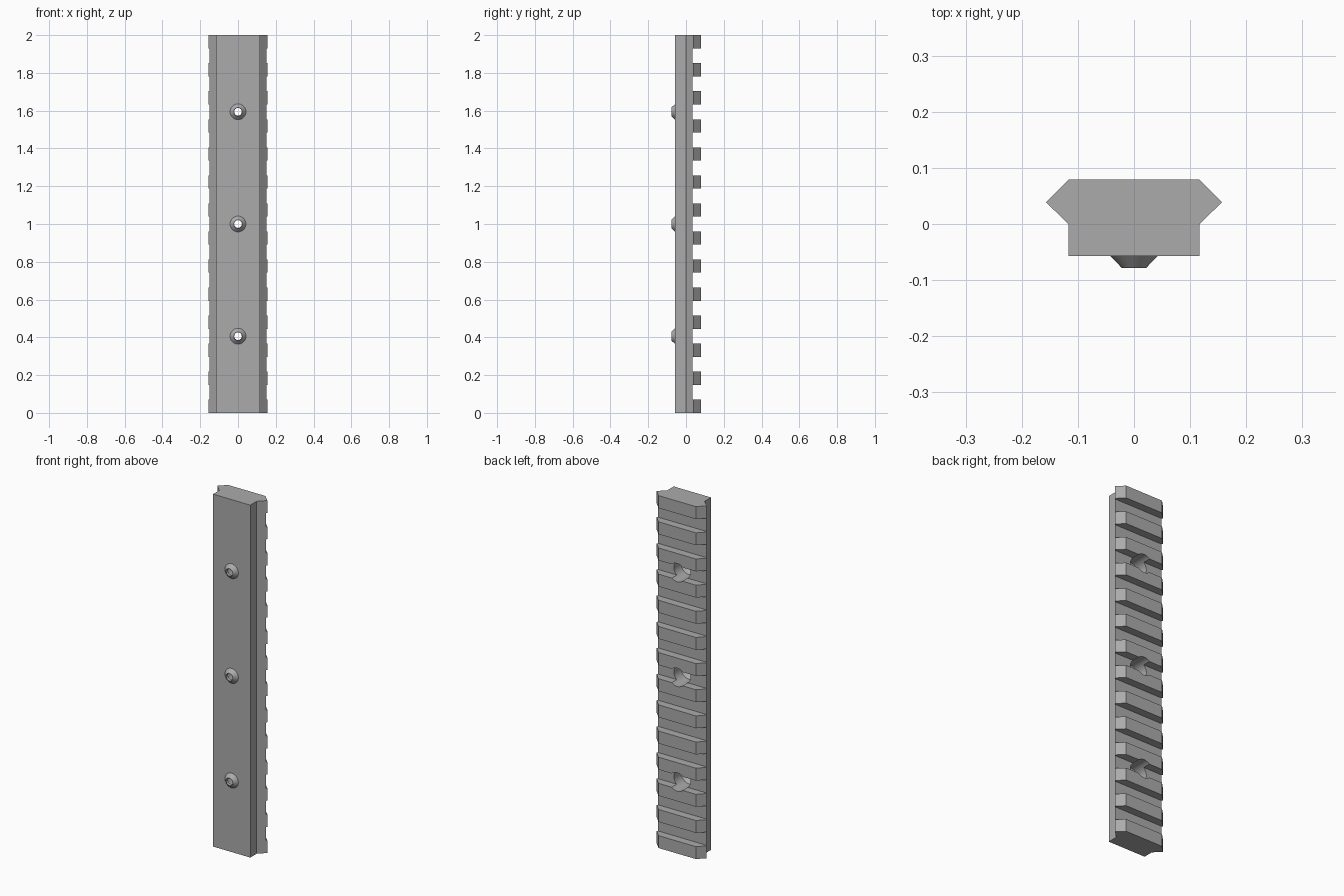
import bpy, bmesh, math
from mathutils import Matrix

cube = bpy.data.objects.get("Cube")
if cube:
    bpy.data.objects.remove(cube, do_unlink=True)

PITCH, TOOTH, TEETH = 0.1484, 0.0705, 14
FRONT, BACK, FLOOR = -0.057, 0.079, 0.034
HOLES = (0.406, 1.0, 1.594)

grey = bpy.data.materials.new("rail grey")
grey.use_nodes = True
colour = (0.41, 0.41, 0.41, 1)
grey.diffuse_color = colour
grey.node_tree.nodes["Principled BSDF"].inputs["Base Color"].default_value = colour


def make_object(name, bm):
    bmesh.ops.recalc_face_normals(bm, faces=bm.faces)
    mesh = bpy.data.meshes.new(name)
    bm.to_mesh(mesh)
    bm.free()
    mesh.materials.append(grey)
    obj = bpy.data.objects.new(name, mesh)
    bpy.context.collection.objects.link(obj)
    return obj


def lathe(bm, profile, z, sides=48):
    """Solid turned round a y-directed axis at height z; profile holds (radius, y)."""
    rings = []
    for r, y in profile:
        rings.append([bm.verts.new((r * math.cos(a), y, z + r * math.sin(a)))
                      for a in (math.tau * i / sides for i in range(sides))])
    for low, high in zip(rings, rings[1:]):
        for i in range(sides):
            j = (i + 1) % sides
            bm.faces.new((low[i], low[j], high[j], high[i]))
    bm.faces.new(rings[0])
    bm.faces.new(rings[-1])


def boolean(target, tool, operation):
    tool.hide_render = True
    mod = target.modifiers.new(tool.name, "BOOLEAN")
    mod.operation, mod.solver, mod.object = operation, "EXACT", tool
    bpy.context.view_layer.objects.active = target
    bpy.ops.object.modifier_apply(modifier=mod.name)
    bpy.data.objects.remove(tool, do_unlink=True)


# Rail body: mirrored dovetail section extruded upward
half = [(0.117, FRONT), (0.117, 0), (0.157, 0.039), (0.117, BACK)]
section = half + [(-x, y) for x, y in reversed(half)]
bm = bmesh.new()
base = bm.faces.new([bm.verts.new((x, y, 0)) for x, y in section])
top = bmesh.ops.extrude_face_region(bm, geom=[base])["geom"]
bmesh.ops.translate(bm, vec=(0, 0, 2),
                    verts=[v for v in top if isinstance(v, bmesh.types.BMVert)])
rail = make_object("rail", bm)

# Tapered bosses on the front
bm = bmesh.new()
for z in HOLES:
    lathe(bm, [(0.022, -0.078), (0.042, FRONT), (0.042, -0.04)], z)
boolean(rail, make_object("bosses", bm), "UNION")

# Cross slots between the teeth
bm = bmesh.new()
for i in range(TEETH - 1):
    middle = (i * PITCH + TOOTH + (i + 1) * PITCH) / 2
    place = Matrix.Translation((0, FLOOR + 0.1, middle))
    bmesh.ops.create_cube(bm, size=1, matrix=place @ Matrix.Diagonal((1, 0.2, PITCH - TOOTH, 1)))
boolean(rail, make_object("slots", bm), "DIFFERENCE")

# Screw holes with sunk heads opening at the back
bm = bmesh.new()
for z in HOLES:
    lathe(bm, [(0.02, -0.2), (0.02, -0.06), (0.052, -0.028), (0.052, 0.2)], z)
boolean(rail, make_object("screw_holes", bm), "DIFFERENCE")

# Smooth the round parts, keep the machined edges crisp
bpy.ops.object.select_all(action="DESELECT")
rail.select_set(True)
bpy.context.view_layer.objects.active = rail
bpy.ops.object.shade_smooth_by_angle(angle=math.radians(30))
